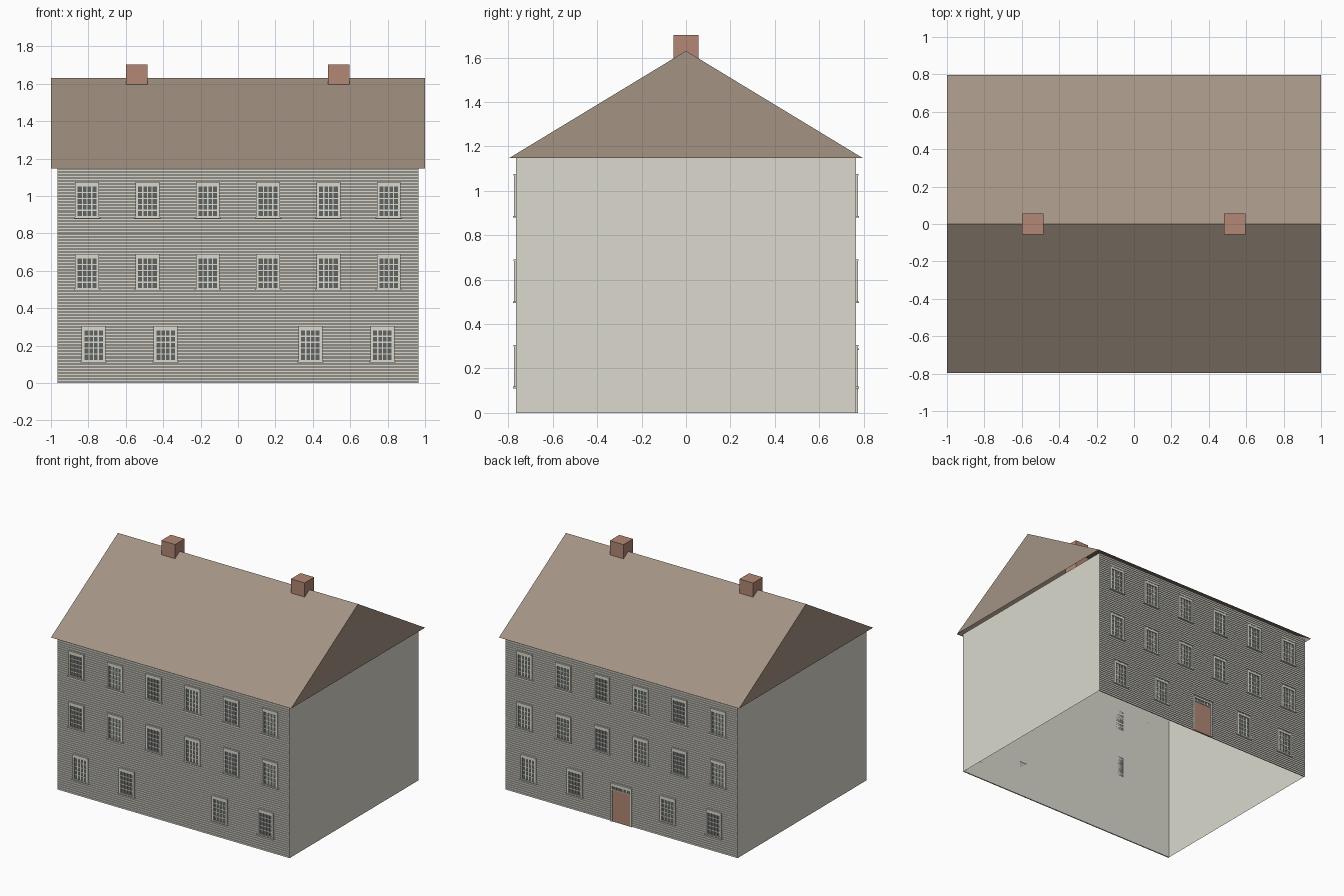
import bpy, bmesh
from math import pi
from mathutils import Matrix, Vector

cube = bpy.data.objects.get("Cube")
if cube:
    bpy.data.objects.remove(cube, do_unlink=True)


def material(name, hex_code):
    """Flat material from an sRGB hex colour."""
    rgb = [int(hex_code[i:i + 2], 16) / 255 for i in (0, 2, 4)]
    lin = [c / 12.92 if c <= 0.04045 else ((c + 0.055) / 1.055) ** 2.4 for c in rgb]
    m = bpy.data.materials.new(name)
    m.use_nodes = True
    m.diffuse_color = (*lin, 1)
    m.node_tree.nodes["Principled BSDF"].inputs["Base Color"].default_value = (*lin, 1)
    return m


WALL = material("pale_stone_paint", "dbd9ce")
ROOF = material("brown_shingle", "a39383")
BRICK = material("dusty_red", "b28775")
GLASS = material("dark_glass", "5f6562")

HALF_X, CORE_Y, FACE_Y, EAVE, RIDGE = 0.966, 0.757, 0.766, 1.147, 1.63


def add_box(bm, x, y, z, mat=0):
    """Add a box given (min, max) ranges."""
    size = Vector((x[1] - x[0], y[1] - y[0], z[1] - z[0]))
    mid = Vector((sum(x), sum(y), sum(z))) / 2
    geo = bmesh.ops.create_cube(bm, size=1, matrix=Matrix.Translation(mid) @ Matrix.Diagonal((*size, 1)))
    for f in {f for v in geo["verts"] for f in v.link_faces}:
        f.material_index = mat


def to_mesh(bm, name, *mats):
    bmesh.ops.recalc_face_normals(bm, faces=bm.faces)
    me = bpy.data.meshes.new(name)
    bm.to_mesh(me)
    bm.free()
    for m in mats:
        me.materials.append(m)
    return me


def place(name, me, loc=(0, 0, 0), turn=0):
    ob = bpy.data.objects.new(name, me)
    ob.location, ob.rotation_euler.z = loc, turn
    bpy.context.collection.objects.link(ob)
    return ob


def drop_level_faces(bm):
    """Leave a shell open at its floor and ceiling."""
    bmesh.ops.recalc_face_normals(bm, faces=bm.faces)
    level = [f for f in bm.faces if abs(f.normal.z) > 0.99]
    bmesh.ops.delete(bm, geom=level, context="FACES")


# Hollow wall shell
bm = bmesh.new()
add_box(bm, (-HALF_X, HALF_X), (-CORE_Y, CORE_Y), (0, EAVE))
drop_level_faces(bm)
place("wall_shell", to_mesh(bm, "wall_shell", WALL))

# Spaced clapboards between narrow corner boards, front and back
BOARDS, GAP, CORNER = 72, 0.0035, HALF_X - 0.004
pitch = EAVE / BOARDS
depth = (-FACE_Y, -CORE_Y)
bm = bmesh.new()
for i in range(BOARDS):
    add_box(bm, (-CORNER, CORNER), depth, (i * pitch, (i + 1) * pitch - GAP))
for s in (-1, 1):
    add_box(bm, sorted((s * CORNER, s * HALF_X)), depth, (0, EAVE))
siding = to_mesh(bm, "clapboards", WALL)
place("front_clapboards", siding)
place("back_clapboards", siding, turn=pi)

# Gabled roof shell, open underneath
bm = bmesh.new()
gable = bm.faces.new([bm.verts.new((-1, y, z)) for y, z in ((-0.797, EAVE), (0.797, EAVE), (0, RIDGE))])
ext = bmesh.ops.extrude_face_region(bm, geom=[gable], use_keep_orig=True)
bmesh.ops.translate(bm, vec=(2, 0, 0), verts=[v for v in ext["geom"] if isinstance(v, bmesh.types.BMVert)])
drop_level_faces(bm)
place("gable_roof", to_mesh(bm, "gable_roof", ROOF))

# Chimneys
for side, x in (("right", -0.542), ("left", 0.538)):
    bm = bmesh.new()
    add_box(bm, (x - 0.057, x + 0.057), (-0.057, 0.057), (1.4, 1.702))
    place(side + "_chimney", to_mesh(bm, "chimney", BRICK))


def glazing(bm, w, z0, z1, cols, rows, y):
    """Glass plate with a grid of thin bars in front."""
    add_box(bm, (-w, w), (y, -CORE_Y), (z0, z1), 1)
    bar, front = 0.003, (y - 0.002, y)
    for i in range(1, cols):
        x = -w + 2 * w * i / cols
        add_box(bm, (x - bar, x + bar), front, (z0, z1))
    for i in range(1, rows):
        z = z0 + (z1 - z0) * i / rows
        add_box(bm, (-w, w), front, (z - bar, z + bar))


# Sash window: casing, sill, cap and panes
casing = (-0.775, -CORE_Y)
bm = bmesh.new()
glazing(bm, 0.05, 0.013, 0.172, 4, 5, -0.769)
for s in (-1, 1):
    add_box(bm, sorted((s * 0.05, s * 0.064)), casing, (0.008, 0.196))
add_box(bm, (-0.05, 0.05), casing, (0.172, 0.196))
add_box(bm, (-0.05, 0.05), casing, (0.008, 0.013))
add_box(bm, (-0.071, 0.071), (-0.779, -CORE_Y), (0, 0.008))
add_box(bm, (-0.064, 0.064), (-0.777, -CORE_Y), (0.19, 0.196))
window = to_mesh(bm, "sash_window", WALL, GLASS)

upper_row = [-0.807 + 0.3226 * i for i in range(6)]
lower_row = [-0.772, -0.387, 0.387, 0.772]
for wall, turn in (("front", 0), ("back", pi)):
    for floor, z, row in (("ground", 0.11, lower_row), ("middle", 0.494, upper_row),
                          ("top", 0.879, upper_row)):
        for i, x in enumerate(row):
            place(f"{wall}_{floor}_window_{i + 1}", window, (x, 0, z), turn)

# Back door with casing, cap and transom light
bm = bmesh.new()
glazing(bm, 0.075, 0.246, 0.268, 5, 1, -0.769)
add_box(bm, (-0.075, 0.075), (-0.77, -CORE_Y), (0, 0.24), 2)
for s in (-1, 1):
    add_box(bm, sorted((s * 0.075, s * 0.087)), casing, (0, 0.283))
add_box(bm, (-0.075, 0.075), casing, (0.24, 0.246))
add_box(bm, (-0.075, 0.075), casing, (0.268, 0.283))
add_box(bm, (-0.089, 0.089), (-0.779, -CORE_Y), (0.283, 0.291))
place("back_door", to_mesh(bm, "door", WALL, GLASS, BRICK), turn=pi)
